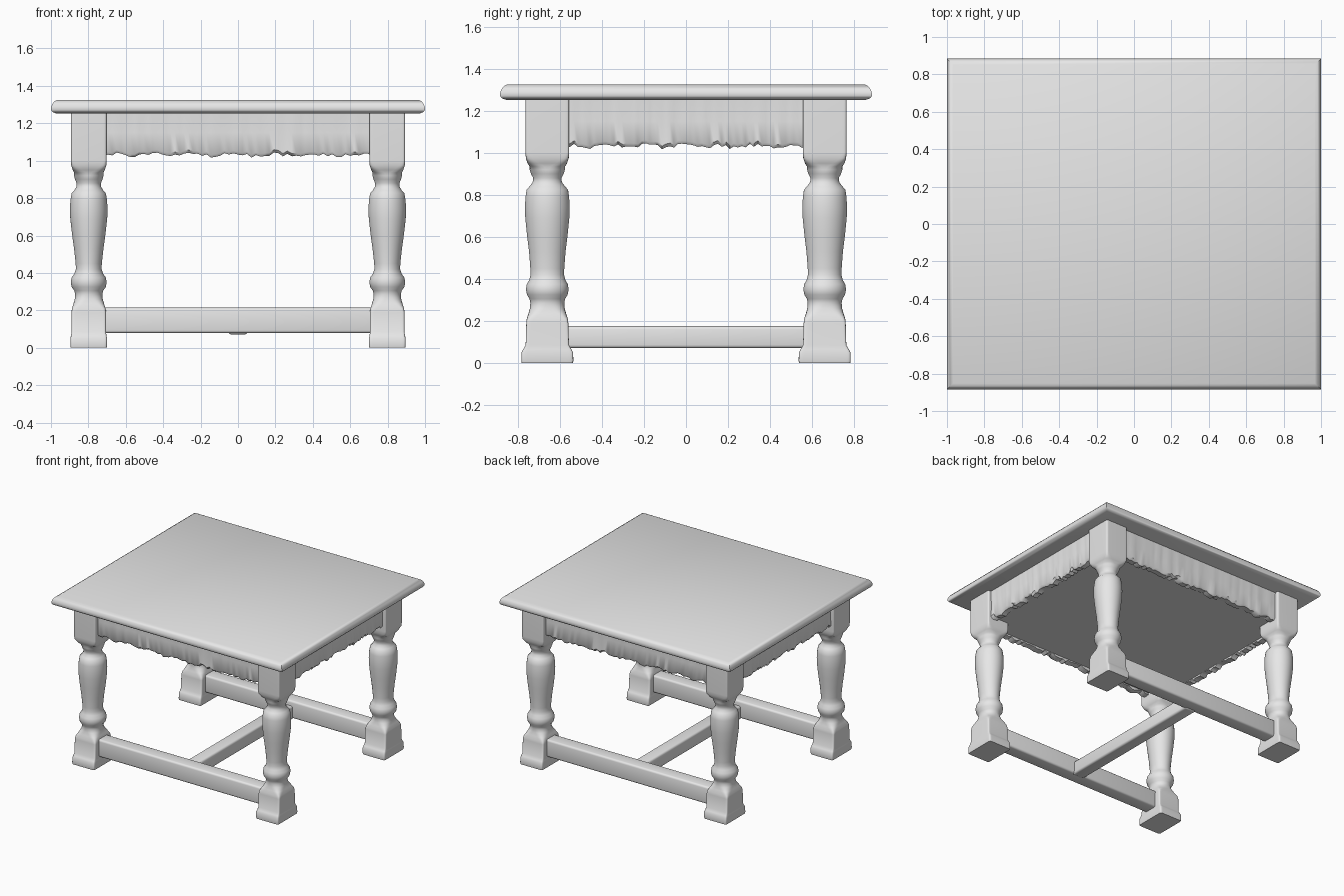
import bpy, bmesh, math, random

if "Cube" in bpy.data.objects:
    bpy.data.objects.remove(bpy.data.objects["Cube"])

random.seed(4)
mat = bpy.data.materials.new("plain grey")
mat.diffuse_color = (0.8, 0.8, 0.8, 1)
mat.use_nodes = True
mat.node_tree.nodes["Principled BSDF"].inputs["Base Color"].default_value = mat.diffuse_color


def finish(name, bm, angle=35, mirror=None):
    bmesh.ops.recalc_face_normals(bm, faces=bm.faces)
    me = bpy.data.meshes.new(name)
    bm.to_mesh(me)
    bm.free()
    me.materials.append(mat)
    ob = bpy.data.objects.new(name, me)
    bpy.context.collection.objects.link(ob)
    if mirror:
        m = ob.modifiers.new("mirror", "MIRROR")
        m.use_axis = mirror
        m.use_clip = False
        m.use_mirror_merge = False
    bpy.ops.object.select_all(action="DESELECT")
    ob.select_set(True)
    bpy.context.view_layer.objects.active = ob
    bpy.ops.object.shade_smooth_by_angle(angle=math.radians(angle))
    return ob


def loft(rings):
    """Skin a stack of point rings and cap both ends."""
    bm = bmesh.new()
    rows = [[bm.verts.new(p) for p in r] for r in rings]
    n = len(rows[0])
    for a, b in zip(rows, rows[1:]):
        for i in range(n):
            j = (i + 1) % n
            bm.faces.new((a[i], a[j], b[j], b[i]))
    bm.faces.new(rows[0])
    bm.faces.new(rows[-1])
    return bm


def rect(hx, hy, z):
    return [(-hx, -hy, z), (hx, -hy, z), (hx, hy, z), (-hx, hy, z)]


def rounded(cx, cy, hx, hy, z, p, n=40):
    """Superellipse ring: p=2 is round, large p is square."""
    pts = []
    for i in range(n):
        t = 2 * math.pi * (i + 0.5) / n
        c, s = math.cos(t), math.sin(t)
        pts.append((cx + hx * math.copysign(abs(c) ** (2 / p), c),
                    cy + hy * math.copysign(abs(s) ** (2 / p), s), z))
    return pts


def bar(name, x, y, z, hx, hy, hz, mirror=None, bevel=0.015):
    bm = bmesh.new()
    bmesh.ops.create_cube(bm, size=2)
    for v in bm.verts:
        v.co = (x + v.co.x * hx, y + v.co.y * hy, z + v.co.z * hz)
    if bevel:
        bmesh.ops.bevel(bm, geom=bm.edges[:], offset=bevel, segments=3,
                        profile=0.5, affect="EDGES")
    return finish(name, bm, 40, mirror)


# Table top with moulded edge
finish("table_top", loft([rect(1 - d, 0.885 - d, z) for d, z in (
    (0.03, 1.252), (0.008, 1.260), (0, 1.272), (0.001, 1.288), (0.007, 1.303),
    (0.018, 1.317), (0.033, 1.325))]), 40)

# Turned legs with square blocks: (half x, half y, height, squareness)
leg = [
    (0.096, 0.122, 0.0, 20), (0.098, 0.124, 0.01, 20), (0.098, 0.123, 0.05, 20),
    (0.095, 0.115, 0.065, 20), (0.092, 0.103, 0.085, 20), (0.092, 0.1, 0.19, 18),
    (0.09, 0.098, 0.21, 12), (0.082, 0.09, 0.235, 5), (0.075, 0.083, 0.26, 2.6),
    (0.073, 0.081, 0.285, 2), (0.077, 0.085, 0.305, 2), (0.092, 0.097, 0.325, 2),
    (0.096, 0.102, 0.35, 2), (0.092, 0.098, 0.375, 2), (0.077, 0.086, 0.395, 2),
    (0.069, 0.08, 0.42, 2), (0.07, 0.081, 0.45, 2), (0.079, 0.087, 0.53, 2),
    (0.09, 0.097, 0.61, 2), (0.099, 0.105, 0.69, 2), (0.101, 0.107, 0.74, 2),
    (0.098, 0.104, 0.79, 2), (0.092, 0.099, 0.825, 2), (0.078, 0.085, 0.84, 2),
    (0.067, 0.07, 0.86, 2), (0.065, 0.067, 0.88, 2), (0.074, 0.078, 0.9, 2),
    (0.079, 0.084, 0.92, 2.2), (0.078, 0.084, 0.935, 3), (0.086, 0.094, 0.95, 6),
    (0.094, 0.102, 0.975, 14), (0.095, 0.104, 1.0, 20), (0.095, 0.104, 1.255, 20),
]
finish("legs", loft([rounded(0.798, 0.66, hx, hy, z, p) for hx, hy, z, p in leg]),
       50, (True, True, False))


def apron(name, half, outer, along_x):
    """Board with a worn, uneven lower edge, mirrored to the other side."""
    n = 60
    bm = bmesh.new()
    rows = []
    for i in range(n + 1):
        u = -half + 2 * half * i / n
        low = 1.032 + 0.006 * math.sin(i * 0.7) + random.uniform(-0.011, 0.008)
        w = random.uniform(-0.003, 0.003)
        sect = [(outer, 1.255), (outer - 0.004 + w, 1.15), (outer - 0.002 + w, low + 0.015),
                (outer - 0.015, low), (outer - 0.06, low + 0.004), (outer - 0.06, 1.255)]
        rows.append([(u, d, z) if along_x else (d, u, z) for d, z in sect])
    bm.free()
    finish(name, loft(rows), 45, (not along_x, along_x, False))


apron("front_and_back_aprons", 0.72, 0.735, True)
apron("side_aprons", 0.57, 0.868, False)

# Closed underside between the aprons
bar("under_panel", 0, 0, 1.15, 0.83, 0.70, 0.104, None, 0)

# Stretchers: front and back pair joined by a middle rail
bar("long_stretchers", 0, 0.66, 0.146, 0.73, 0.055, 0.068, (False, True, False))
bar("middle_stretcher", 0, 0, 0.123, 0.05, 0.63, 0.052)
